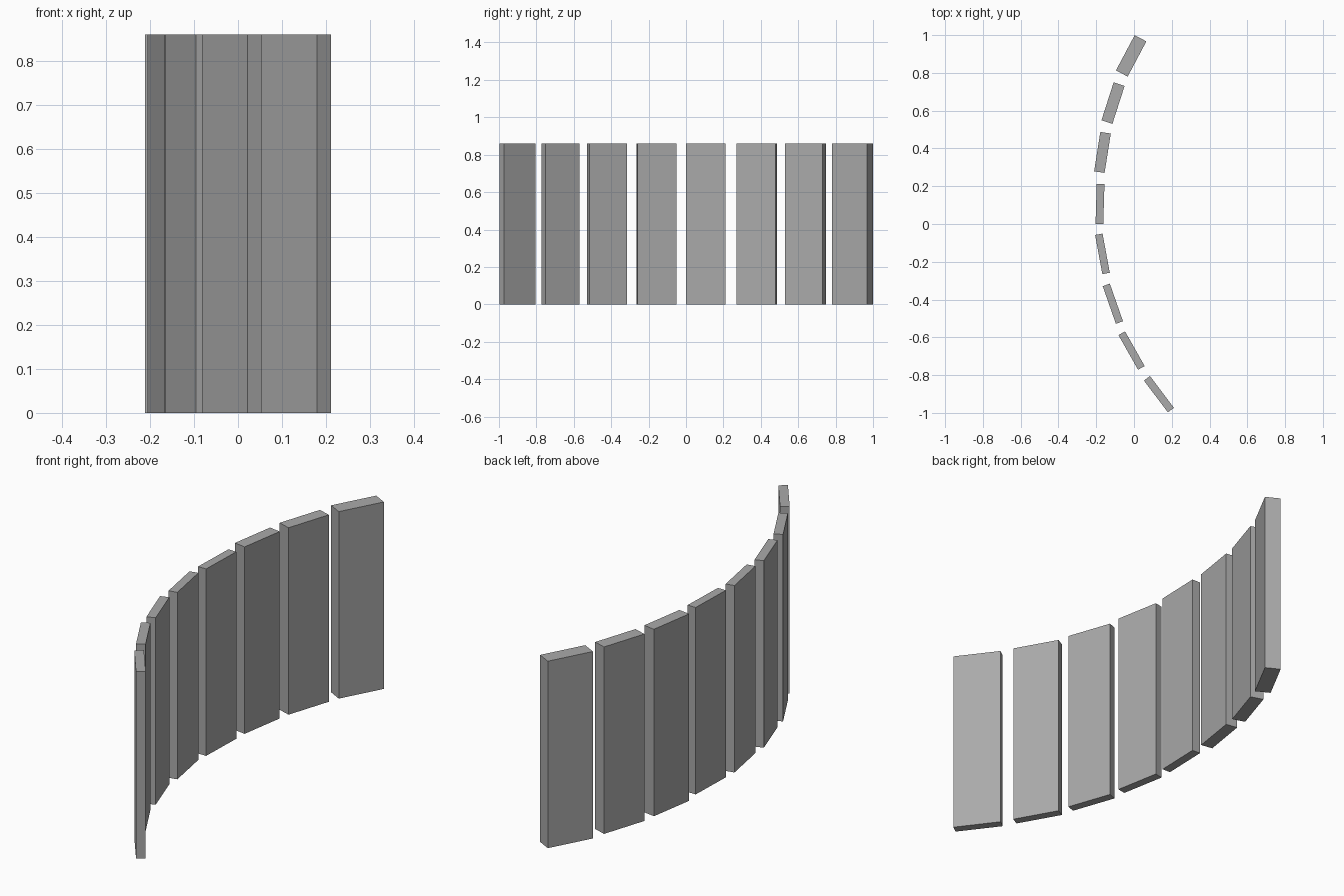
import bpy
import bmesh
from math import radians
from mathutils import Matrix

cube = bpy.data.objects.get("Cube")
if cube:
    bpy.data.objects.remove(cube, do_unlink=True)

HEIGHT = 0.86
WIDTH = 0.211

# One plain grey for every slab
grey = bpy.data.materials.new("stone_grey")
grey.use_nodes = True
colour = (0.4, 0.4, 0.4, 1)
grey.diffuse_color = colour
grey.node_tree.nodes["Principled BSDF"].inputs["Base Color"].default_value = colour


def add_slab(name, x, y, turn, thickness):
    """Upright box standing on the ground, turned clockwise seen from above."""
    bm = bmesh.new()
    bmesh.ops.create_cube(bm, size=1)
    bmesh.ops.scale(bm, vec=(thickness, WIDTH, HEIGHT), verts=bm.verts)
    bmesh.ops.translate(bm, vec=(0, 0, HEIGHT / 2), verts=bm.verts)
    mesh = bpy.data.meshes.new(name)
    bm.to_mesh(mesh)
    bm.free()
    mesh.materials.append(grey)
    slab = bpy.data.objects.new(name, mesh)
    slab.matrix_world = Matrix.Translation((x, y, 0)) @ Matrix.Rotation(radians(-turn), 4, "Z")
    bpy.context.collection.objects.link(slab)


# Curved row of slabs from back to front: x, y, turn, thickness
row = [
    (-0.015, 0.89, 28, 0.07),
    (-0.111, 0.64, 17.8, 0.061),
    (-0.167, 0.379, 9, 0.056),
    (-0.18, 0.106, 1.7, 0.041),
    (-0.167, -0.158, -10.5, 0.04),
    (-0.112, -0.422, -19.3, 0.04),
    (-0.013, -0.67, -29.5, 0.04),
    (0.132, -0.901, -37, 0.04),
]
for number, place in enumerate(row, 1):
    add_slab(f"wall_slab_{number}", *place)
